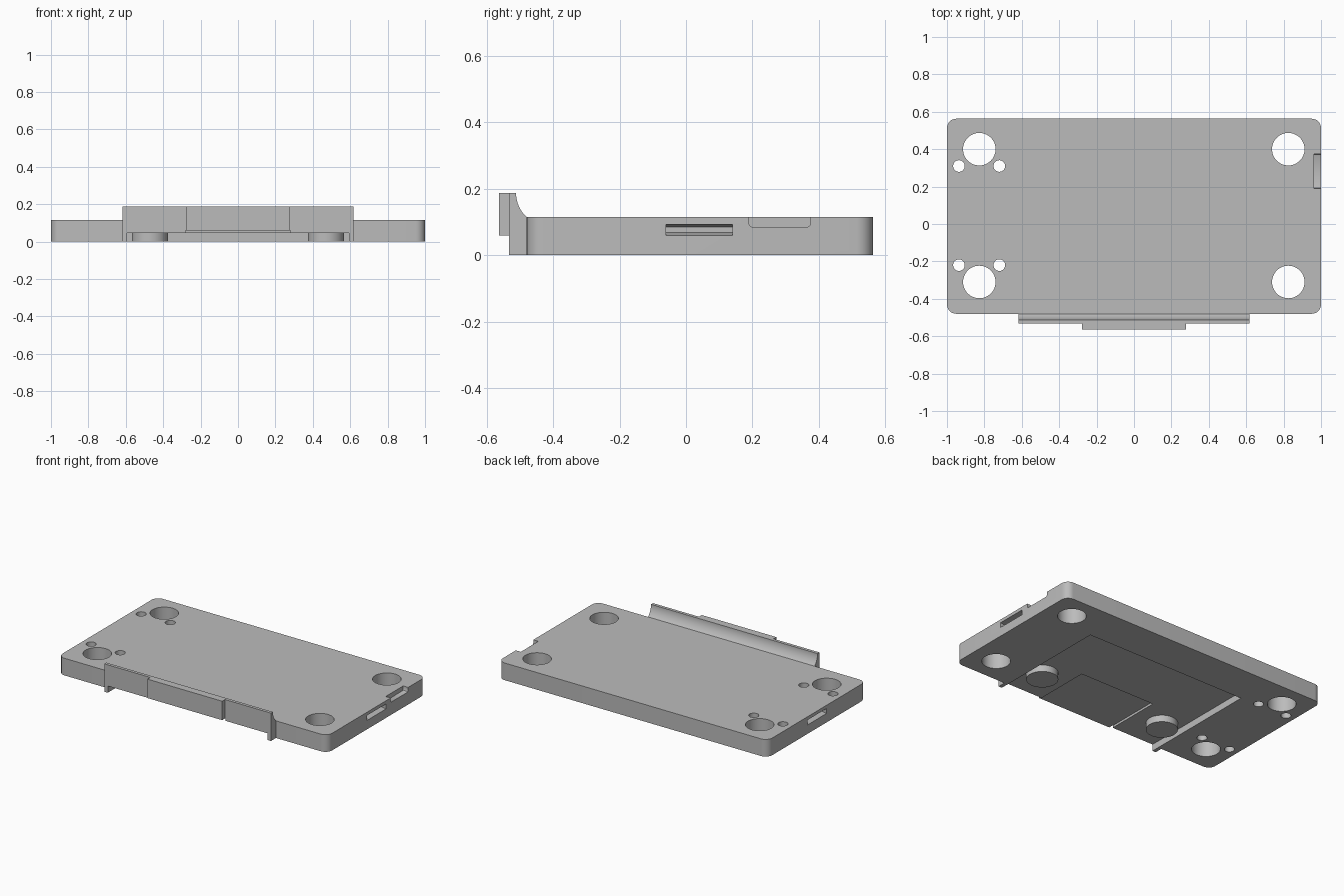
import bpy, bmesh, math
from mathutils import Vector

if "Cube" in bpy.data.objects:
    bpy.data.objects.remove(bpy.data.objects["Cube"])

grey = bpy.data.materials.new("light grey")
grey.diffuse_color = (0.5, 0.5, 0.5, 1)
grey.use_nodes = True
grey.node_tree.nodes["Principled BSDF"].inputs["Base Color"].default_value = grey.diffuse_color


def prism(name, pts, axis, a, b):
    """Extrude a closed 2D profile along an axis from a to b."""
    def place(p, t):
        u, v = p
        return {"x": (t, u, v), "y": (u, t, v), "z": (u, v, t)}[axis]
    bm = bmesh.new()
    lo = [bm.verts.new(place(p, a)) for p in pts]
    hi = [bm.verts.new(place(p, b)) for p in pts]
    n = len(pts)
    bm.faces.new(lo)
    bm.faces.new(hi)
    for i in range(n):
        j = (i + 1) % n
        bm.faces.new((lo[i], lo[j], hi[j], hi[i]))
    bmesh.ops.recalc_face_normals(bm, faces=bm.faces)
    mesh = bpy.data.meshes.new(name)
    bm.to_mesh(mesh)
    bm.free()
    mesh.materials.append(grey)
    ob = bpy.data.objects.new(name, mesh)
    bpy.context.collection.objects.link(ob)
    return ob


def box(name, x0, x1, y0, y1, z0, z1):
    return prism(name, [(x0, y0), (x1, y0), (x1, y1), (x0, y1)], "z", z0, z1)


def disc(name, x, y, r, z0, z1, n=48):
    pts = [(x + r * math.cos(2 * math.pi * i / n),
            y + r * math.sin(2 * math.pi * i / n)) for i in range(n)]
    return prism(name, pts, "z", z0, z1)


def combine(target, tool, operation):
    """Apply an exact boolean and remove the tool."""
    mod = target.modifiers.new("boolean", "BOOLEAN")
    mod.operation, mod.object, mod.solver = operation, tool, "EXACT"
    bpy.context.view_layer.objects.active = target
    bpy.ops.object.modifier_apply(modifier=mod.name)
    bpy.data.objects.remove(tool)


def smooth(ob):
    bpy.ops.object.select_all(action="DESELECT")
    ob.select_set(True)
    bpy.context.view_layer.objects.active = ob
    bpy.ops.object.shade_smooth_by_angle(angle=math.radians(30))


# Slab with rounded vertical corners
R, Y0, Y1, TOP = 0.05, -0.48, 0.563, 0.115
outline = []
for cx, cy, start in ((1 - R, Y1 - R, 0), (-1 + R, Y1 - R, 90),
                      (-1 + R, Y0 + R, 180), (1 - R, Y0 + R, 270)):
    for i in range(9):
        t = math.radians(start + 90 * i / 8)
        outline.append((cx + R * math.cos(t), cy + R * math.sin(t)))
slab = prism("slab", outline, "z", 0, TOP)

# Front rail with a concave fillet rising from the slab
HIGH, DX = 0.187, 0.032
DZ = HIGH - TOP
radius = (DX * DX + DZ * DZ) / (2 * DX)
end = math.asin(DZ / radius)
profile = [(-0.533, 0), (-0.533, HIGH)]
for i in range(11):
    t = end * i / 10
    profile.append((Y0 - DX + radius * (1 - math.cos(t)), HIGH - radius * math.sin(t)))
profile += [(-0.46, 0.1), (-0.46, 0.01), (Y0, 0)]
combine(slab, prism("rail", profile, "x", -0.618, 0.618), "UNION")

# Raised plate on the front of the rail
combine(slab, box("front_plate", -0.277, 0.277, -0.563, -0.522, 0.055, HIGH), "UNION")

# Underside recess and its deeper middle pocket
combine(slab, box("recess", -0.593, 0.593, -0.7, 0.297, -0.1, 0.045), "DIFFERENCE")
combine(slab, box("pocket", -0.28, 0.28, -0.7, -0.157, -0.1, 0.06), "DIFFERENCE")

# Large and small through holes
holes = [(x, y, 0.087) for x in (-0.827, 0.825) for y in (0.4, -0.31)]
holes += [(x, y, 0.031) for x in (-0.936, -0.72) for y in (0.31, -0.22)]
for x, y, r in holes:
    combine(slab, disc("hole", x, y, r, -0.1, 0.3), "DIFFERENCE")

# Tapered slots in both ends
for s in (-1, 1):
    pts = [(0.96, 0.068), (1, 0.06), (1.05, 0.06), (1.05, 0.093), (1, 0.093), (0.96, 0.085)]
    slot = prism("slot", [(s * x, z) for x, z in pts], "y", -0.06, 0.14)
    combine(slab, slot, "DIFFERENCE")

# Notch in the top right edge
notch = [(0.19, 0.2), (0.19, 0.094), (0.193, 0.088), (0.199, 0.085),
         (0.366, 0.085), (0.372, 0.088), (0.375, 0.094), (0.375, 0.2)]
combine(slab, prism("notch", notch, "x", 0.963, 1.1), "DIFFERENCE")
smooth(slab)

# Round feet inside the recess
for s, side in ((-1, "left"), (1, "right")):
    smooth(disc("foot_" + side, s * 0.471, -0.3, 0.097, 0, 0.055))
